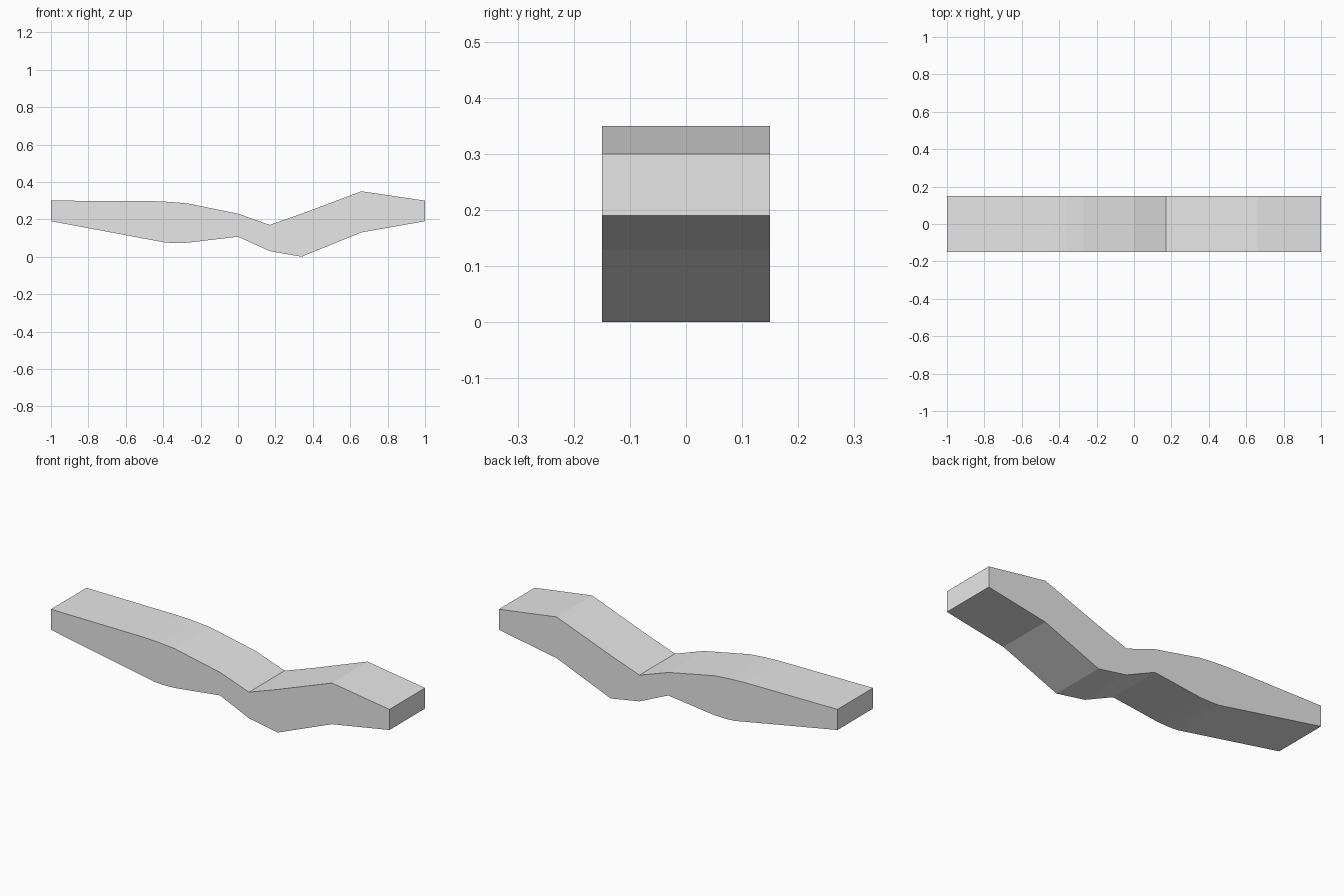
import bpy
import bmesh

cube = bpy.data.objects.get("Cube")
if cube:
    bpy.data.objects.remove(cube, do_unlink=True)

HALF_WIDTH = 0.15

# Side outline of the wavy slab, left to right: (x, z)
upper_edge = [(-1, 0.30), (-0.45, 0.297), (-0.36, 0.293), (-0.27, 0.285),
              (0, 0.23), (0.17, 0.17), (0.34, 0.23), (0.66, 0.35), (1, 0.30)]
lower_edge = [(-1, 0.19), (-0.39, 0.076), (-0.34, 0.073), (-0.27, 0.075),
              (0, 0.107), (0.17, 0.03), (0.34, 0), (0.66, 0.13), (1, 0.19)]


def make_material(name, color):
    mat = bpy.data.materials.new(name)
    mat.use_nodes = True
    mat.diffuse_color = color
    mat.node_tree.nodes["Principled BSDF"].inputs["Base Color"].default_value = color
    return mat


def extrude_outline(name, outline, half_width, material):
    """Sweep a closed x-z outline across y, centred on y = 0."""
    bm = bmesh.new()
    face = bm.faces.new([bm.verts.new((x, -half_width, z)) for x, z in outline])
    result = bmesh.ops.extrude_face_region(bm, geom=[face], use_keep_orig=True)
    moved = [v for v in result["geom"] if isinstance(v, bmesh.types.BMVert)]
    bmesh.ops.translate(bm, verts=moved, vec=(0, 2 * half_width, 0))
    bmesh.ops.recalc_face_normals(bm, faces=bm.faces)
    mesh = bpy.data.meshes.new(name)
    bm.to_mesh(mesh)
    bm.free()
    mesh.materials.append(material)
    obj = bpy.data.objects.new(name, mesh)
    bpy.context.collection.objects.link(obj)
    return obj


# Flat-shaded lounger slab
grey = make_material("light grey", (0.8, 0.8, 0.8, 1))
extrude_outline("lounger_slab", upper_edge + lower_edge[::-1], HALF_WIDTH, grey)
